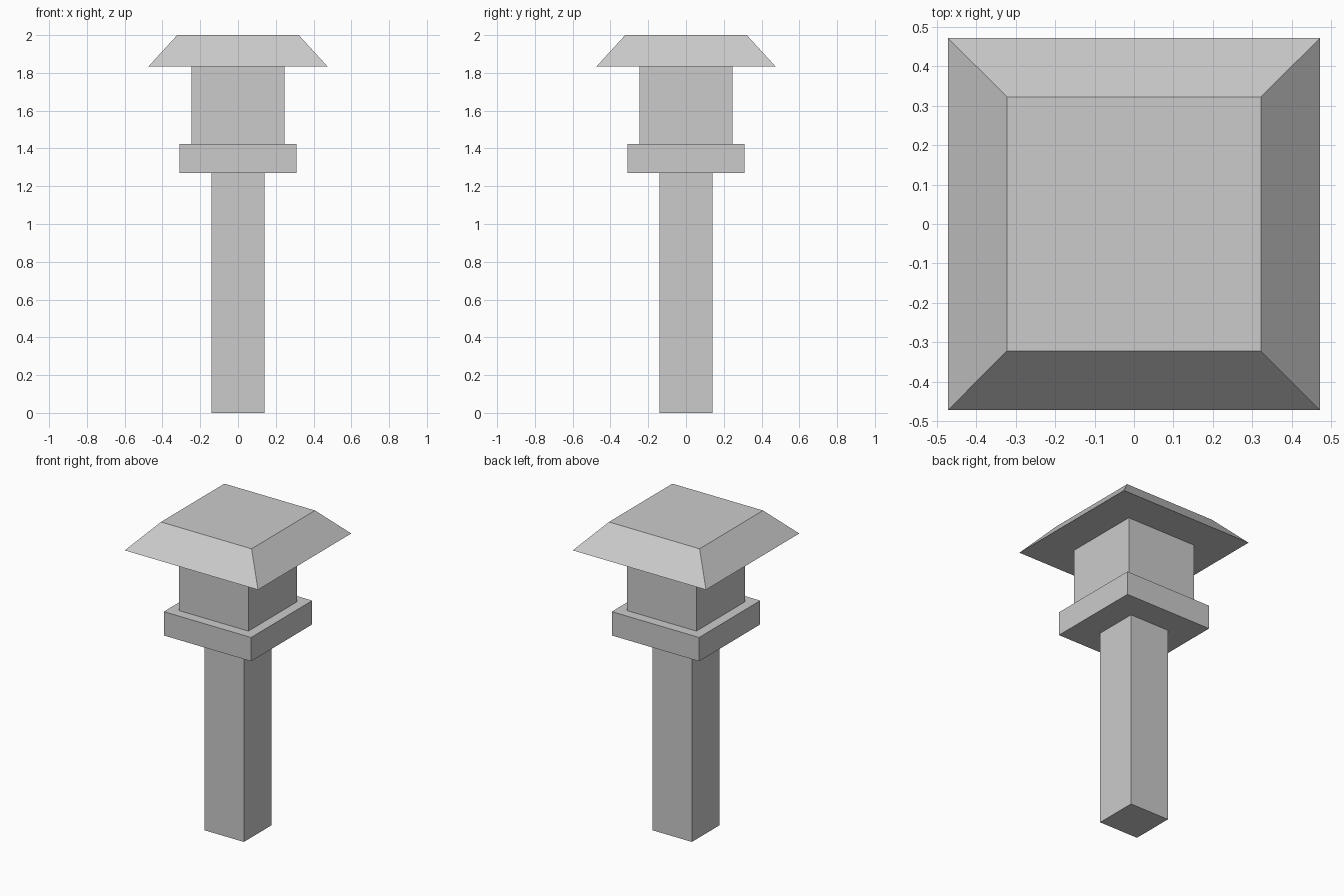
import bpy
import bmesh

cube = bpy.data.objects.get("Cube")
if cube:
    bpy.data.objects.remove(cube, do_unlink=True)

# Single stone colour
GREY = (0.6, 0.6, 0.6, 1.0)
stone = bpy.data.materials.new("grey_stone")
stone.use_nodes = True
stone.diffuse_color = GREY
stone.node_tree.nodes["Principled BSDF"].inputs["Base Color"].default_value = GREY


def square_block(name, z_low, z_high, half_low, half_high):
    """Flat-sided square block, tapered when the two half widths differ."""
    bm = bmesh.new()
    bmesh.ops.create_cube(bm, size=2)
    for v in bm.verts:
        half, z = (half_high, z_high) if v.co.z > 0 else (half_low, z_low)
        v.co = (v.co.x * half, v.co.y * half, z)
    mesh = bpy.data.meshes.new(name)
    bm.to_mesh(mesh)
    bm.free()
    mesh.materials.append(stone)
    obj = bpy.data.objects.new(name, mesh)
    bpy.context.collection.objects.link(obj)
    return obj


# Stacked parts of the lantern, bottom to top
square_block("post", 0, 1.27, 0.14, 0.14)
square_block("platform", 1.27, 1.423, 0.31, 0.31)
square_block("lamp_housing", 1.423, 1.835, 0.247, 0.247)
square_block("roof", 1.835, 2, 0.473, 0.322)
